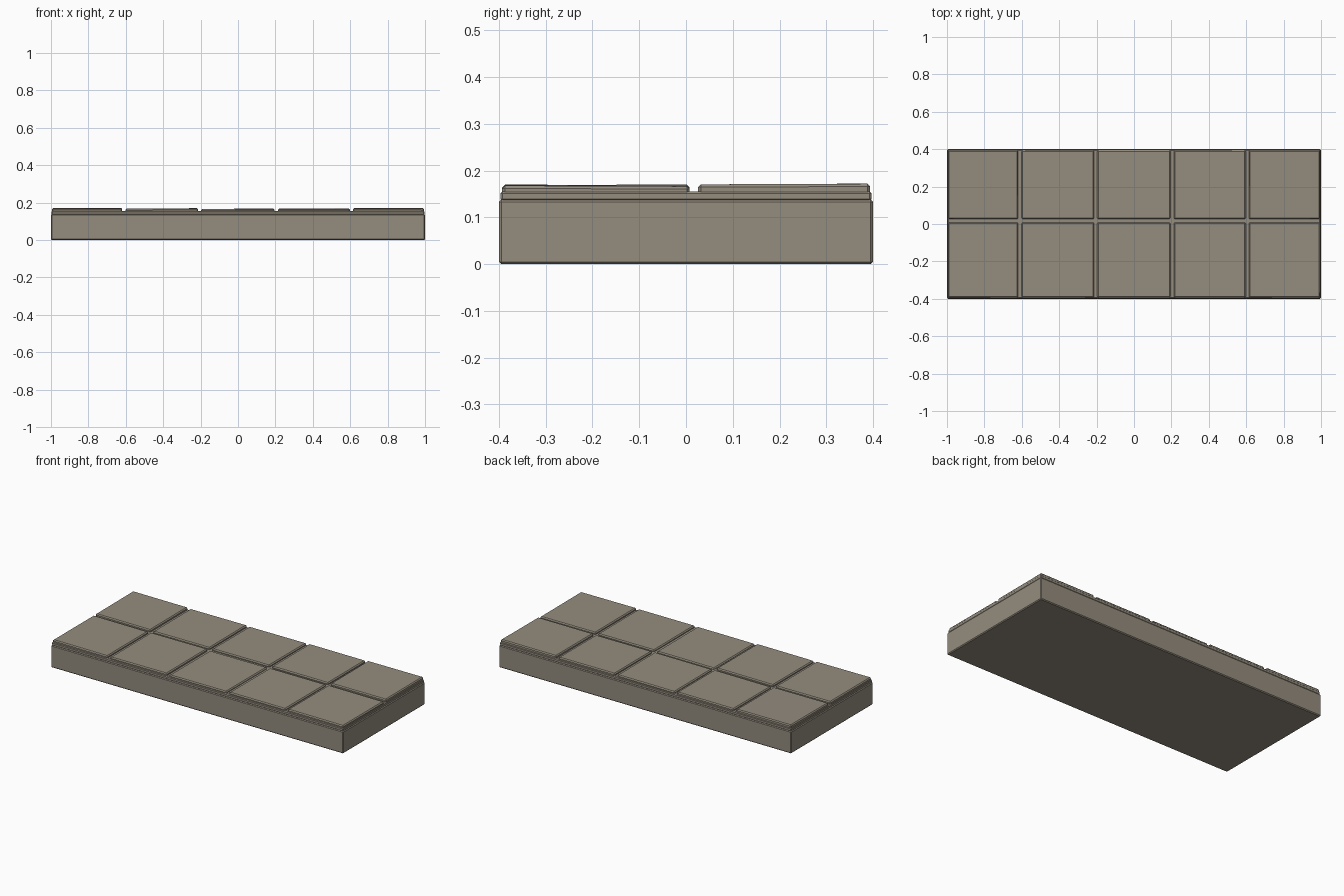
import bpy, bmesh, random

if "Cube" in bpy.data.objects:
    bpy.data.objects.remove(bpy.data.objects["Cube"])

random.seed(4)
stone = bpy.data.materials.new("warm grey stone")
stone.diffuse_color = (0.296, 0.262, 0.209, 1)
stone.use_nodes = True
stone.node_tree.nodes["Principled BSDF"].inputs["Base Color"].default_value = stone.diffuse_color


def block(name, x0, x1, y0, y1, z0, z1, bevel, wobble=0.0):
    """Chamfered box; wobble tilts the top face slightly."""
    bm = bmesh.new()
    bmesh.ops.create_cube(bm, size=1)
    sx, sy = (random.uniform(-wobble, wobble) for _ in range(2))
    for v in bm.verts:
        fx, fy, fz = v.co
        v.co.x = x0 + (fx + 0.5) * (x1 - x0)
        v.co.y = y0 + (fy + 0.5) * (y1 - y0)
        v.co.z = z1 + fx * sx + fy * sy if fz > 0 else z0
    bmesh.ops.bevel(bm, geom=bm.edges[:], offset=bevel, segments=1,
                    affect='EDGES', profile=0.5)
    mesh = bpy.data.meshes.new(name)
    bm.to_mesh(mesh)
    bm.free()
    mesh.materials.append(stone)
    obj = bpy.data.objects.new(name, mesh)
    bpy.context.collection.objects.link(obj)
    return obj


# Base slab and the thinner bedding layer under the tiles
block("base_slab", -1, 1, -0.4, 0.4, 0, 0.138, 0.005)
block("bedding_layer", -0.997, 0.997, -0.397, 0.397, 0.134, 0.156, 0.005)

# Two rows of five paving tiles with slightly uneven tops
columns = [(-0.994, -0.619), (-0.601, -0.213), (-0.197, 0.195),
           (0.213, 0.598), (0.614, 0.994)]
rows = [("front", -0.393, 0.008, (0.169, 0.169, 0.165, 0.167, 0.168)),
        ("back", 0.026, 0.394, (0.171, 0.168, 0.167, 0.168, 0.171))]
for row, y0, y1, heights in rows:
    for i, ((x0, x1), top) in enumerate(zip(columns, heights)):
        block(f"{row}_tile_{i + 1}", x0, x1, y0, y1, 0.147, top, 0.006, 0.002)
